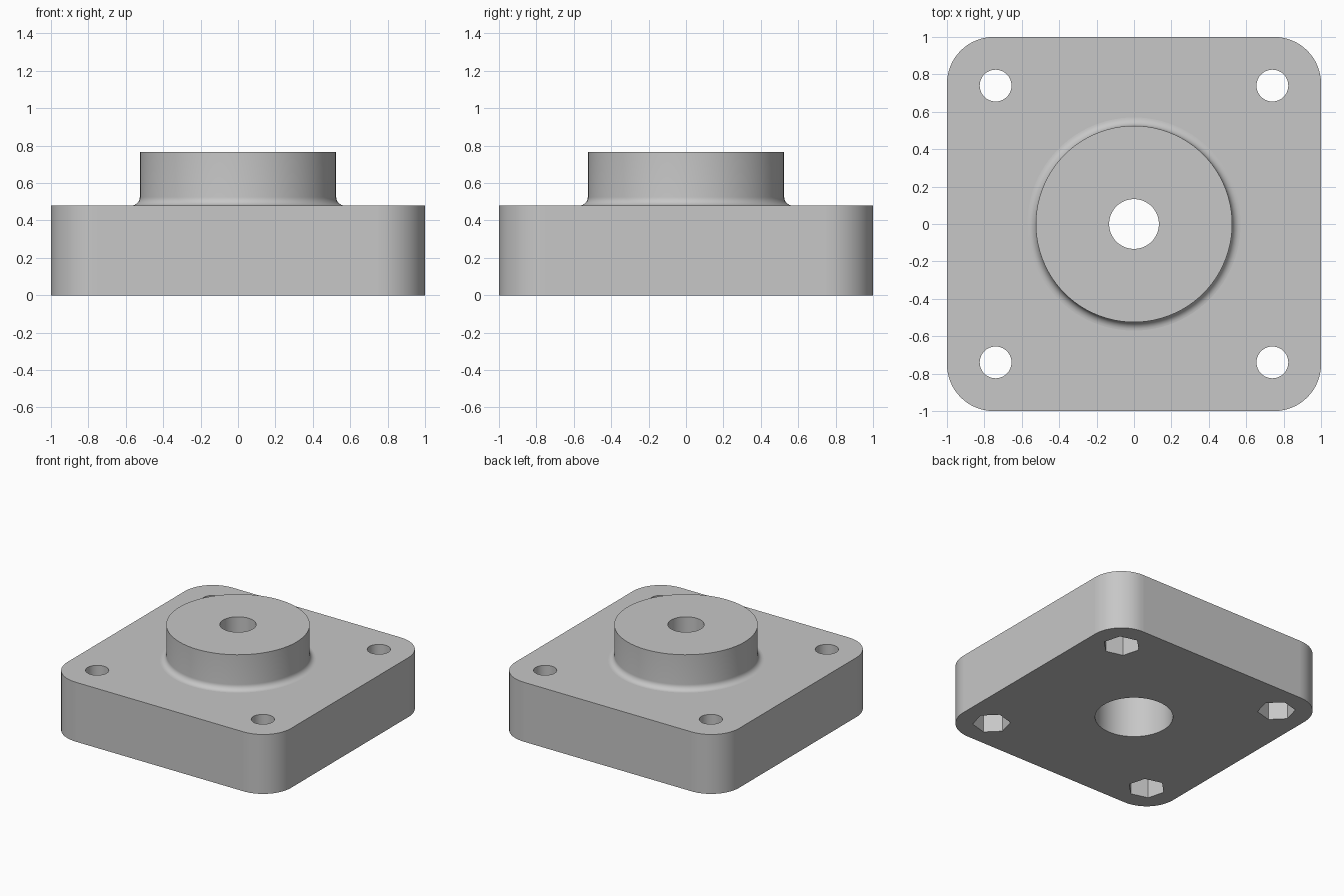
import bpy
import bmesh
from math import radians, sin, cos, pi, atan2, degrees

if "Cube" in bpy.data.objects:
    bpy.data.objects.remove(bpy.data.objects["Cube"], do_unlink=True)

PLATE_TOP, BOSS_TOP = 0.48, 0.765
BOSS_R, FILLET, CORNER, HOLE = 0.525, 0.045, 0.25, 0.74

grey = bpy.data.materials.new("plain grey")
grey.use_nodes = True
colour = (0.57, 0.57, 0.57, 1)
grey.diffuse_color = colour
grey.node_tree.nodes["Principled BSDF"].inputs["Base Color"].default_value = colour


def arc(cx, cy, r, start, end, steps):
    """Points along an arc, angles in degrees."""
    angles = [radians(start + (end - start) * i / steps) for i in range(steps + 1)]
    return [(cx + r * cos(a), cy + r * sin(a)) for a in angles]


def make_object(name, bm):
    bmesh.ops.recalc_face_normals(bm, faces=bm.faces)
    mesh = bpy.data.meshes.new(name)
    bm.to_mesh(mesh)
    bm.free()
    mesh.materials.append(grey)
    obj = bpy.data.objects.new(name, mesh)
    bpy.context.collection.objects.link(obj)
    return obj


def prism(name, outline, z0, z1):
    """Extrude a flat outline from z0 to z1."""
    bm = bmesh.new()
    face = bm.faces.new([bm.verts.new((x, y, z0)) for x, y in outline])
    up = bmesh.ops.extrude_face_region(bm, geom=[face])["geom"]
    verts = [v for v in up if isinstance(v, bmesh.types.BMVert)]
    bmesh.ops.translate(bm, verts=verts, vec=(0, 0, z1 - z0))
    return make_object(name, bm)


def lathe(name, profile, steps=96):
    """Closed solid turned about z from (radius, height) points."""
    bm = bmesh.new()
    rings = [[bm.verts.new((r * cos(2 * pi * i / steps), r * sin(2 * pi * i / steps), z))
              for i in range(steps)] for r, z in profile]
    for low, high in zip(rings, rings[1:]):
        for i in range(steps):
            j = (i + 1) % steps
            bm.faces.new((low[i], low[j], high[j], high[i]))
    bm.faces.new(rings[0])
    bm.faces.new(rings[-1])
    return make_object(name, bm)


def polygon(cx, cy, r, sides, turn=0):
    return arc(cx, cy, r, turn, turn + 360, sides)[:-1]


def combine(target, tool, operation):
    """Apply a boolean and discard the tool."""
    tool.hide_render = True
    mod = target.modifiers.new(operation, "BOOLEAN")
    mod.operation, mod.object, mod.solver = operation, tool, "EXACT"
    bpy.context.view_layer.update()
    graph = bpy.context.evaluated_depsgraph_get()
    result = bpy.data.meshes.new_from_object(target.evaluated_get(graph))
    target.modifiers.clear()
    target.data = result
    bpy.data.objects.remove(tool, do_unlink=True)


# Square plate with rounded corners
inner = 1 - CORNER
outline = []
for k, (sx, sy) in enumerate([(1, 1), (-1, 1), (-1, -1), (1, -1)]):
    outline += arc(sx * inner, sy * inner, CORNER, 90 * k, 90 * k + 90, 16)
body = prism("mounting_plate", outline, 0, PLATE_TOP)

# Round boss with a fillet where it meets the plate
foot = arc(BOSS_R + FILLET, PLATE_TOP + FILLET, FILLET, 270, 180, 8)
profile = [(BOSS_R + FILLET, PLATE_TOP - 0.1)] + foot + [(BOSS_R, BOSS_TOP)]
combine(body, lathe("boss", profile), "UNION")

# Stepped centre bore: wide from below, narrow through the top
bore = lathe("bore_cutter", [(0.285, -0.1), (0.285, PLATE_TOP), (0.133, PLATE_TOP), (0.133, 0.9)], 64)
combine(body, bore, "DIFFERENCE")

# Corner screw holes with hexagonal nut pockets underneath
for sx in (-1, 1):
    for sy in (-1, 1):
        x, y = sx * HOLE, sy * HOLE
        combine(body, prism("hole_cutter", polygon(x, y, 0.085, 40), -0.1, 0.6), "DIFFERENCE")
        hexagon = polygon(x, y, 0.139, 6, degrees(atan2(y, x)))
        combine(body, prism("nut_cutter", hexagon, -0.1, 0.24), "DIFFERENCE")

# Smooth the curved walls, keep the broad faces flat
bpy.ops.object.select_all(action="DESELECT")
body.select_set(True)
bpy.context.view_layer.objects.active = body
bpy.ops.object.shade_smooth_by_angle(angle=radians(30))
for poly in body.data.polygons:
    if poly.area > 0.1 or abs(poly.normal.z) > 0.999:
        poly.use_smooth = False
